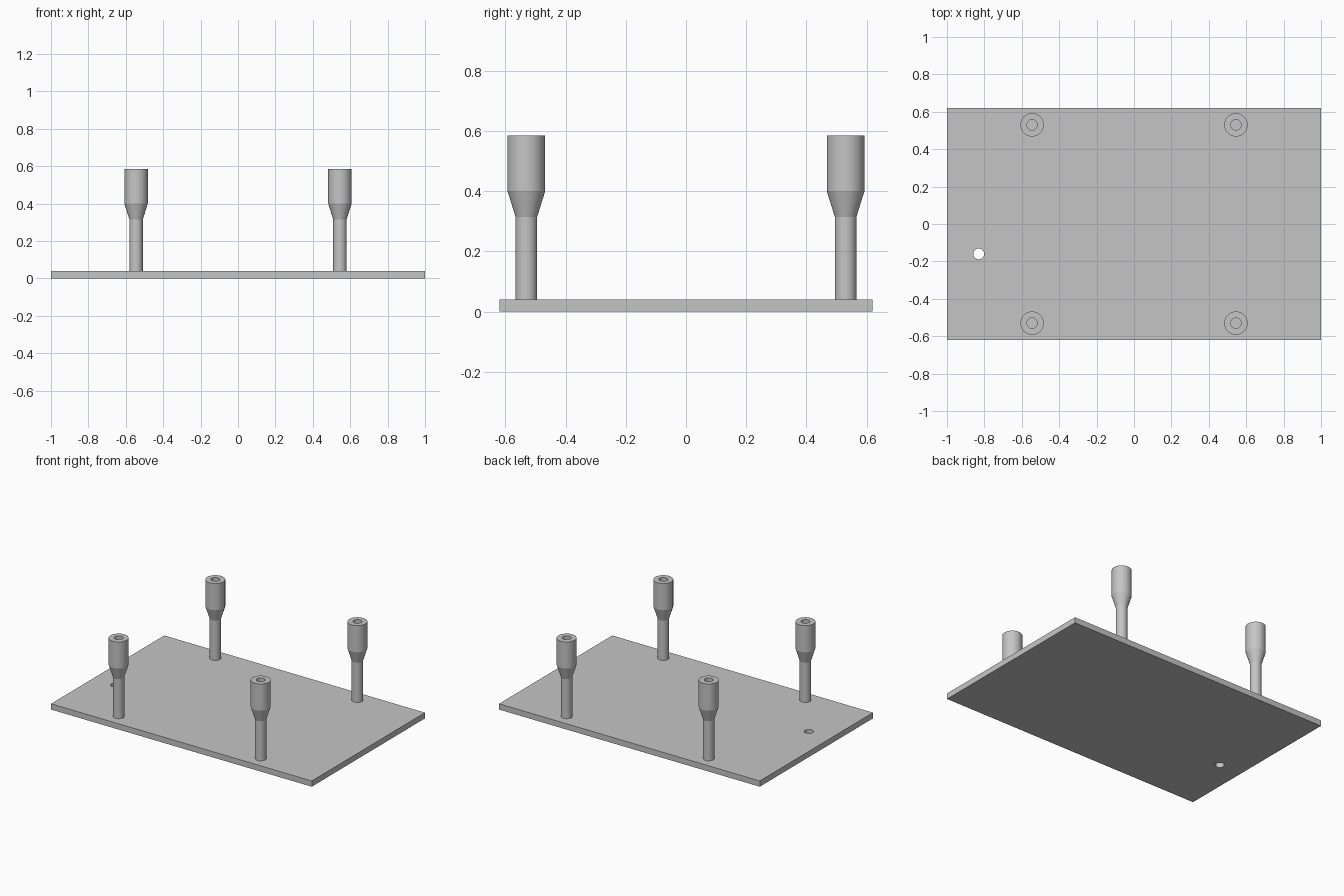
import bpy, bmesh, math

cube = bpy.data.objects.get("Cube")
if cube:
    bpy.data.objects.remove(cube, do_unlink=True)

# Single grey material
grey = bpy.data.materials.new("plain_grey")
grey.use_nodes = True
color = (0.56, 0.56, 0.56, 1)
grey.diffuse_color = color
grey.node_tree.nodes["Principled BSDF"].inputs["Base Color"].default_value = color

PLATE_TOP = 0.04
SIDES = 40


def make_object(name, bm):
    bmesh.ops.recalc_face_normals(bm, faces=bm.faces)
    mesh = bpy.data.meshes.new(name)
    bm.to_mesh(mesh)
    bm.free()
    mesh.materials.append(grey)
    obj = bpy.data.objects.new(name, mesh)
    bpy.context.collection.objects.link(obj)
    bpy.ops.object.select_all(action="DESELECT")
    obj.select_set(True)
    bpy.context.view_layer.objects.active = obj
    bpy.ops.object.shade_smooth_by_angle(angle=math.radians(15))
    return obj


def lathe(name, profile, location):
    """Spin a (radius, height) profile around the vertical axis."""
    bm = bmesh.new()
    verts = [bm.verts.new((r, 0, z)) for r, z in profile]
    edges = [bm.edges.new(pair) for pair in zip(verts, verts[1:])]
    bmesh.ops.spin(bm, geom=verts + edges, cent=(0, 0, 0), axis=(0, 0, 1),
                   angle=math.tau, steps=SIDES)
    bmesh.ops.remove_doubles(bm, verts=bm.verts, dist=1e-4)
    obj = make_object(name, bm)
    obj.location = location
    return obj


# Base plate: rectangle with a round through hole, extruded upward
bm = bmesh.new()
corners = [(-1, -0.62), (1, -0.62), (1, 0.62), (-1, 0.62)]
turns = [math.tau * i / SIDES for i in range(SIDES)]
hole = [(-0.83 + 0.029 * math.cos(a), -0.16 + 0.029 * math.sin(a)) for a in turns]
outline = []
for loop in (corners, hole):
    verts = [bm.verts.new((x, y, 0)) for x, y in loop]
    outline += [bm.edges.new((v, verts[i - 1])) for i, v in enumerate(verts)]
bmesh.ops.triangle_fill(bm, edges=outline, use_beauty=True)
raised = bmesh.ops.extrude_face_region(bm, geom=bm.faces[:], use_keep_orig=True)
bmesh.ops.translate(bm, vec=(0, 0, PLATE_TOP),
                    verts=[g for g in raised["geom"] if isinstance(g, bmesh.types.BMVert)])
make_object("base_plate", bm)

# Four standoff posts: thin stem, flared collar, wide head with a blind bore
post = [(0, 0), (0.036, 0), (0.036, 0.275), (0.0625, 0.36), (0.0625, 0.545),
        (0.028, 0.545), (0.028, 0.36), (0, 0.36)]
for side, x in (("right", -0.545), ("left", 0.545)):
    for end, y in (("front", -0.53), ("back", 0.53)):
        lathe(f"{end}_{side}_post", post, (x, y, PLATE_TOP))
